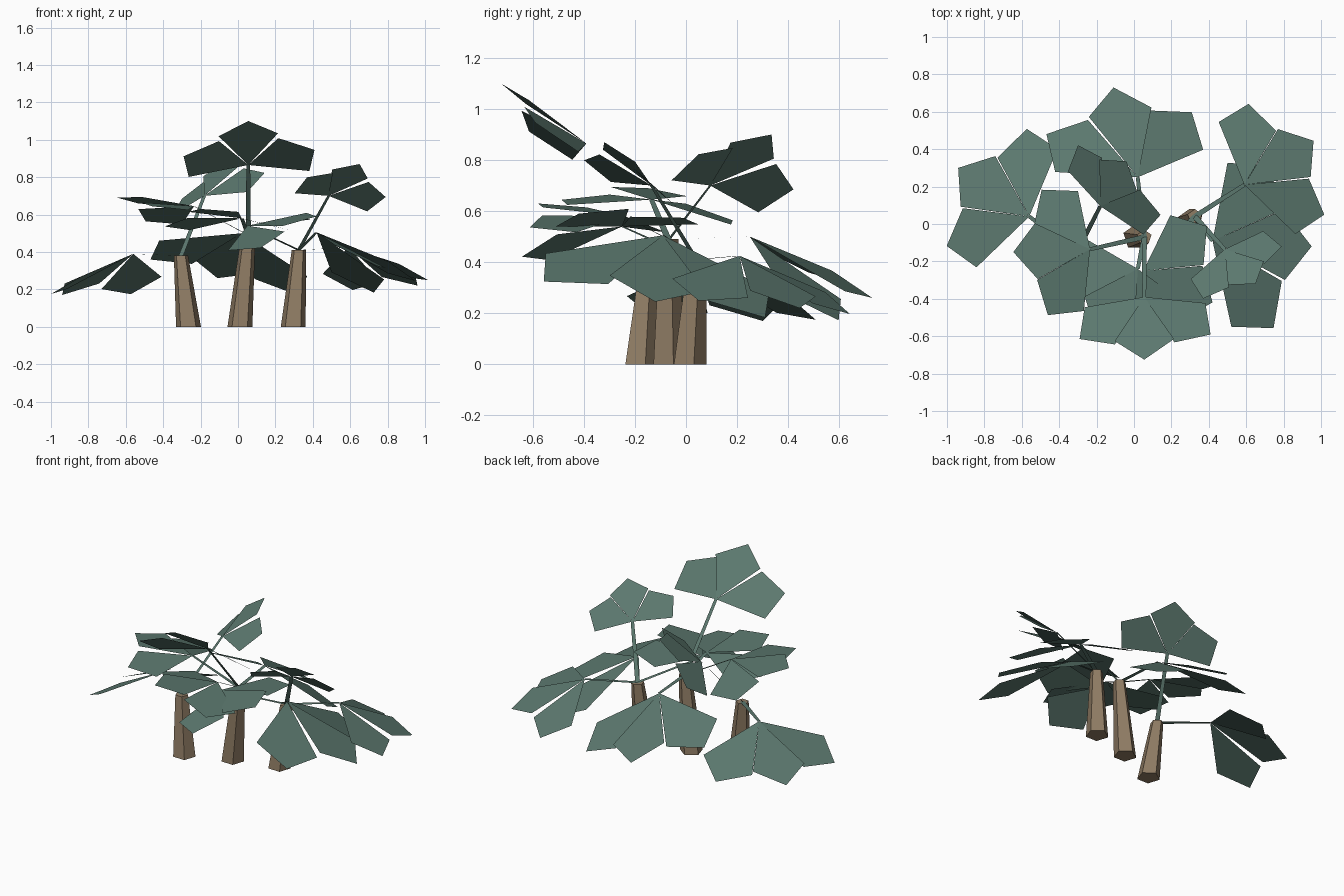
import bpy
import math
from mathutils import Vector

default_cube = bpy.data.objects.get("Cube")
if default_cube:
    bpy.data.objects.remove(default_cube, do_unlink=True)


def make_material(name, color):
    material = bpy.data.materials.new(name)
    material.use_nodes = True
    material.diffuse_color = (*color, 1)
    shader = next(n for n in material.node_tree.nodes if n.type == "BSDF_PRINCIPLED")
    shader.inputs["Base Color"].default_value = (*color, 1)
    return material


LEAF = make_material("leaf_green", (0.106, 0.188, 0.157))
BARK = make_material("bark_brown", (0.275, 0.2, 0.127))


def make_object(name, verts, faces, material):
    mesh = bpy.data.meshes.new(name)
    mesh.from_pydata(verts, [], faces)
    mesh.materials.append(material)
    obj = bpy.data.objects.new(name, mesh)
    bpy.context.collection.objects.link(obj)
    return obj


def ring(center, radius, count, phase):
    angles = [phase + math.tau * i / count for i in range(count)]
    return [Vector(center) + Vector((math.cos(a), math.sin(a), 0)) * radius for a in angles]


def trunk(name, base, top):
    """Closed five-sided tapered prism."""
    n = 5
    faces = [(i, (i + 1) % n, n + (i + 1) % n, n + i) for i in range(n)]
    faces += [tuple(reversed(range(n))), tuple(range(n, n + n))]
    verts = ring(base, 0.07, n, 0.3) + ring(top, 0.04, n, 0.3)
    make_object(name, verts, faces, BARK)


def stem(name, start, end):
    """Flat ribbon lying level across its width."""
    start, end = Vector(start), Vector(end)
    side = (end - start).cross(Vector((0, 0, 1))).normalized()
    wide, narrow = side * 0.014, side * 0.01
    verts = [start - wide, start + wide, end + narrow, end - narrow]
    make_object(name, verts, [(0, 1, 2, 3)], LEAF)


def leaf(name, hub, tip, roll, fan):
    """Three kite leaflets, fan degrees apart around the hub; the outer two droop."""
    hub, tip = Vector(hub), Vector(tip)
    forward = (tip - hub).normalized()
    flat = forward.cross(Vector((0, 0, 1))).normalized()
    normal = flat.cross(forward)
    side = flat * math.cos(roll) + normal * math.sin(roll)
    up = side.cross(forward)
    length = (tip - hub).length
    verts, faces = [hub], []
    for turn in (-fan, 0, fan):
        for spread, reach in ((-fan / 2, 0.79), (0, 1), (fan / 2, 0.79)):
            a = math.radians(turn + spread)
            x, y = math.sin(a) * reach, math.cos(a) * reach
            droop = -0.2 * abs(x) if turn else 0
            verts.append(hub + (side * x + forward * y + up * droop) * length)
        k = len(verts)
        faces.append((0, k - 1, k - 2, k - 3))
    make_object(name, verts, faces, LEAF)


# Three leaning trunks: base, top
TRUNKS = {
    "right": ((-0.265, -0.18, 0), (-0.305, -0.15, 0.38)),
    "middle": ((0.01, -0.07, 0), (0.055, -0.07, 0.49)),
    "left": ((0.295, 0.01, 0), (0.325, 0.04, 0.41)),
}
for key, (base, top) in TRUNKS.items():
    trunk(key + "_trunk", base, top)

# Leaves: name, trunk, hub, middle tip, roll, fan angle
LEAVES = [
    ("front_high", "middle", (0.055, -0.39, 0.865), (0.055, -0.725, 1.1), -0.06, 59),
    ("right_low", "right", (-0.56, 0.04, 0.39), (-0.94, 0.3, 0.17), 0, 48),
    ("back_low", "middle", (0.02, 0.25, 0.5), (-0.11, 0.73, 0.26), -0.26, 47),
    ("left_back", "left", (0.59, 0.21, 0.425), (0.96, 0.445, 0.22), 0.08, 48),
    ("left_low", "left", (0.42, -0.09, 0.505), (0.95, -0.12, 0.245), 0.18, 48),
    ("right_middle", "middle", (-0.235, -0.135, 0.645), (-0.645, -0.15, 0.69), -0.12, 55),
    ("back_high", "right", (-0.18, 0.095, 0.7), (-0.04, 0.335, 0.9), 0.29, 60),
    ("left_high", "left", (0.485, -0.135, 0.7), (0.65, -0.32, 0.87), 0.25, 59),
    ("front_left", "left", (0.05, -0.25, 0.54), (0.42, -0.42, 0.59), -0.22, 59),
    ("front_right", "middle", (0.02, -0.24, 0.58), (-0.2, -0.58, 0.63), 0, 59),
]
for name, key, hub, tip, roll, fan in LEAVES:
    leaf(name + "_leaf", hub, tip, roll, fan)
    stem(name + "_stem", TRUNKS[key][1], hub)
